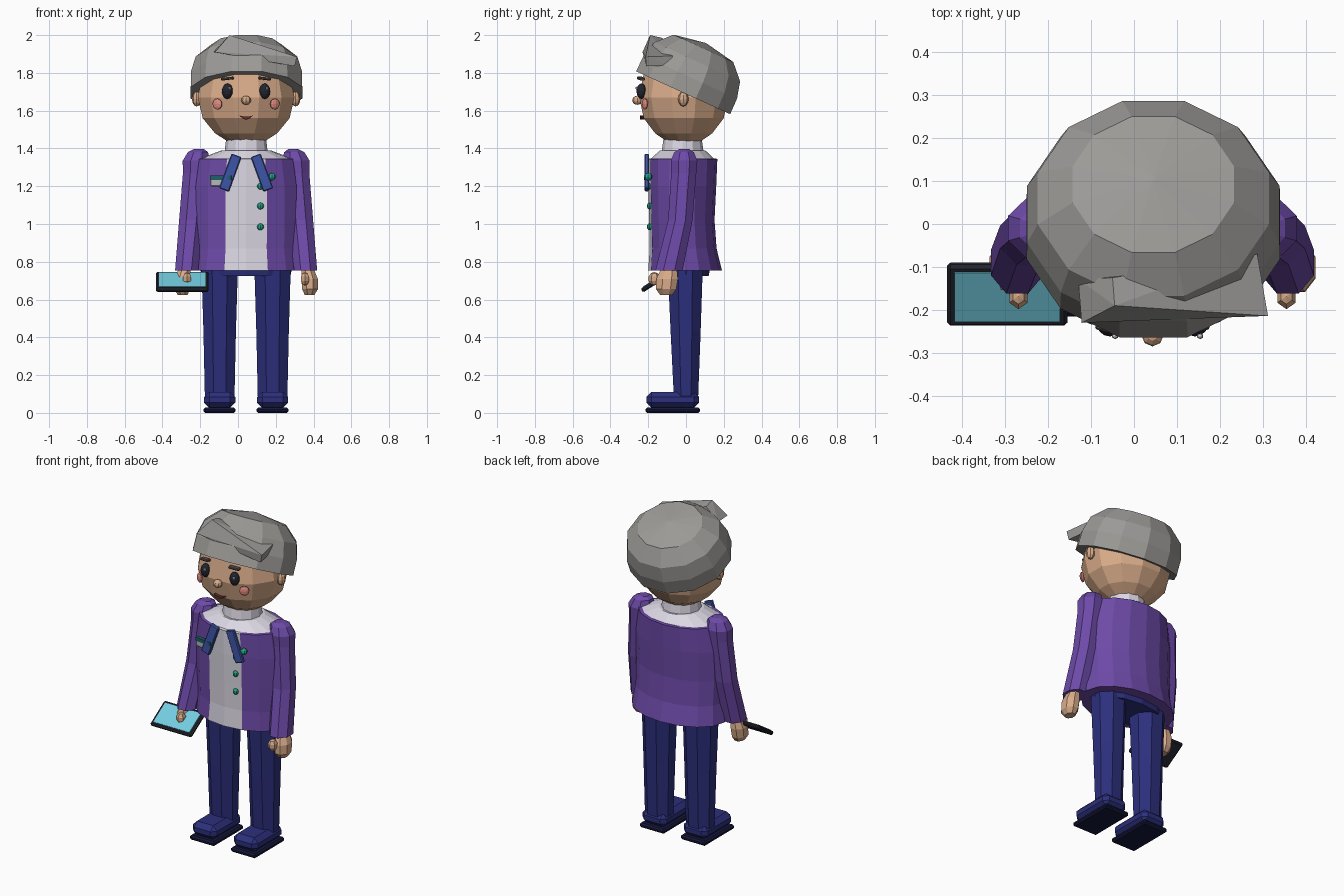
import bpy, bmesh, math
from mathutils import Matrix, Vector

if "Cube" in bpy.data.objects:
    bpy.data.objects.remove(bpy.data.objects["Cube"])

CX = 0.043  # the body's own centre line


def mat(name, hexcol):
    m = bpy.data.materials.new(name)
    lin = []
    for i in (0, 2, 4):
        c = int(hexcol[i:i + 2], 16) / 255
        lin.append(c / 12.92 if c < 0.04 else ((c + 0.055) / 1.055) ** 2.4)
    m.diffuse_color = (*lin, 1)
    m.use_nodes = True
    m.node_tree.nodes["Principled BSDF"].inputs["Base Color"].default_value = m.diffuse_color
    return m


SKIN, HAIR = mat("skin", "d9ac8a"), mat("hair", "9c9a97")
PURPLE, WHITE = mat("jacket", "6d4aa8"), mat("shirt", "dcd8e4")
NAVY, SOLE = mat("trousers", "2c2f7c"), mat("sole", "15173a")
BLUE, TEAL = mat("ribbon", "3f55a8"), mat("button", "23a08a")
BLACK, CYAN = mat("dark", "23252f"), mat("screen", "74cde0")
PINK, MOUTH = mat("cheek", "e08a80"), mat("mouth", "6b2f30")
BROWN, DKTEAL = mat("brow", "5f5450"), mat("badge_strip", "1d5f68")


def finish(name, bm, *mats):
    bmesh.ops.recalc_face_normals(bm, faces=bm.faces)
    me = bpy.data.meshes.new(name)
    bm.to_mesh(me)
    bm.free()
    for m in mats:
        me.materials.append(m)
    ob = bpy.data.objects.new(name, me)
    bpy.context.collection.objects.link(ob)
    return ob


def loft(name, rings, n, mats, phase=0.0, pick=None, matrix=None):
    """Skin rings (cx, cy, z, rx, ry); vertex 0 faces the front, turned by phase facets."""
    bm = bmesh.new()
    loops = []
    for cx, cy, z, rx, ry in rings:
        angles = [2 * math.pi * (k + phase) / n - math.pi / 2 for k in range(n)]
        loops.append([bm.verts.new((cx + rx * math.cos(a), cy + ry * math.sin(a), z)) for a in angles])
    for i, (lo, hi) in enumerate(zip(loops, loops[1:])):
        for k in range(n):
            f = bm.faces.new((lo[k], lo[(k + 1) % n], hi[(k + 1) % n], hi[k]))
            f.material_index = pick(i, k) if pick else 0
    bm.faces.new(loops[0])
    top = bm.faces.new(loops[-1])
    top.material_index = pick(len(rings) - 1, 1) if pick else 0
    if matrix:
        bm.transform(matrix)
    return finish(name, bm, *mats)


def place(loc, rot=(0, 0, 0)):
    turn = Matrix.Identity(4)
    for angle, axis in zip(rot, "XYZ"):
        turn = Matrix.Rotation(math.radians(angle), 4, axis) @ turn
    return Matrix.Translation(loc) @ turn


def box(name, loc, size, m, rot=(0, 0, 0), bevel=0.0):
    bm = bmesh.new()
    bmesh.ops.create_cube(bm, size=1, matrix=Matrix.Diagonal((*size, 1)))
    if bevel:
        bmesh.ops.bevel(bm, geom=bm.edges[:], offset=bevel, segments=1, affect='EDGES')
    bm.transform(place(loc, rot))
    return finish(name, bm, m)


def ball(name, loc, radii, m, seg=8, rings=6, rot=(0, 0, 0)):
    bm = bmesh.new()
    bmesh.ops.create_uvsphere(bm, u_segments=seg, v_segments=rings, radius=1,
                              matrix=place(loc, rot) @ Matrix.Diagonal((*radii, 1)))
    return finish(name, bm, m)


# Torso: jacket with a white front panel and white shoulders inside the collar
torso = [(CX, -.005, .755, .30, .195), (CX, -.015, .87, .285, .177), (CX, -.022, 1.02, .287, .173),
         (CX, -.02, 1.2, .287, .18), (CX, -.018, 1.345, .265, .184),
         (CX, -.018, 1.347, .245, .166), (CX, -.018, 1.39, .13, .12)]
loft("jacket_and_shirt", torso, 16, (PURPLE, WHITE),
     pick=lambda i, k: 1 if i > 4 or (i < 4 and k in (0, 15)) or (i == 4 and k in (0, 15)) else 0)
loft("neck", [(CX, -.018, 1.36, .125, .12), (CX, -.018, 1.39, .113, .11), (CX, -.018, 1.46, .105, .1)], 12, (WHITE,))

# Head
head = [(1.44, .105), (1.48, .17), (1.56, .238), (1.67, .265), (1.79, .24), (1.87, .17)]
loft("head", [(CX, -.012, z, r, r * .92) for z, r in head], 12, (SKIN,), .5)

# Hair cap, tipped backward, and swept quiff
cap = [(0, .283), (.09, .282), (.18, .258), (.258, .18), (.289, .004)]
loft("hair_cap", [(0, 0, z, r * 1.08, r) for z, r in cap], 12, (HAIR,), .5,
     matrix=place((CX + .002, -.015, 1.695), (-24.5, 0, 0)))
bm = bmesh.new()
for p in [(-.122, -.23, 1.91), (-.13, -.128, 1.91), (-.045, -.19, 2.0), (-.05, -.125, 1.985),
          (.312, -.214, 1.885), (.287, -.07, 1.89), (.30, -.21, 1.835), (.28, -.08, 1.84)]:
    bm.verts.new(p)
bmesh.ops.convex_hull(bm, input=bm.verts[:])
finish("quiff", bm, HAIR)

# Face centre: nose and smiling mouth
ball("nose", (CX, -.258, 1.655), (.026, .027, .024), SKIN)
bm = bmesh.new()
pts = [(-.038, 1.575), (-.02, 1.561), (0, 1.553), (.02, 1.561), (.038, 1.575), (.018, 1.57), (0, 1.568), (-.018, 1.57)]
face = bm.faces.new([bm.verts.new((CX + x, -.243, z)) for x, z in pts])
ext = bmesh.ops.extrude_face_region(bm, geom=[face])
bmesh.ops.translate(bm, vec=(0, .035, 0), verts=[v for v in ext["geom"] if isinstance(v, bmesh.types.BMVert)])
finish("mouth", bm, MOUTH)

# Everything paired left and right
for s, side in ((-1, "left"), (1, "right")):
    def X(off):
        return CX + s * off
    ball(side + "_ear", (X(.262), -.014, 1.662), (.025, .028, .04), SKIN)
    ball(side + "_eye", (X(.099), -.236, 1.703), (.029, .026, .041), BLACK, 12, 8)
    ball(side + "_eye_glint", (X(.099) + .012, -.261, 1.719), (.008, .007, .008), WHITE, 6, 4)
    box(side + "_brow", (X(.099), -.238, 1.77), (.065, .03, .014), BROWN, (0, s * 6, s * 14), .004)
    ball(side + "_cheek", (X(.152), -.217, 1.635), (.029, .012, .029), PINK, 10, 6, (0, 0, s * 30))

    # Sleeve from rounded shoulder through elbow to cuff
    sleeve = [(.315, -.09, .755, .066, .078), (.29, -.03, 1.02, .07, .07), (.268, -.012, 1.27, .072, .072),
              (.263, -.01, 1.335, .079, .076), (.255, -.01, 1.38, .058, .056), (.25, -.01, 1.396, .03, .03)]
    loft(side + "_sleeve", [(X(o), y, z, a, b) for o, y, z, a, b in sleeve], 8, (PURPLE,), .5)
    hand = [(.336, -.105, .625, .028, .035), (.338, -.105, .655, .045, .058),
            (.336, -.10, .71, .047, .062), (.325, -.09, .765, .034, .045)]
    loft(side + "_hand", [(X(o), y, z, a, b) for o, y, z, a, b in hand], 8, (SKIN,), .5)
    ball(side + "_thumb", (X(.312), -.168, .71), (.026, .032, .036), SKIN, 6, 5)

    # Trouser leg and shoe
    leg = [(.14, 0, .09, .085, .07), (.14, -.002, .43, .093, .086), (.14, -.004, .76, .104, .1)]
    loft(side + "_leg", [(X(o), y, z, a, b) for o, y, z, a, b in leg], 8, (NAVY,), .5)
    box(side + "_shoe", (X(.14), -.07, .069), (.165, .28, .085), NAVY, bevel=.028)
    box(side + "_shoe_sole", (X(.14), -.07, .014), (.17, .29, .028), SOLE, bevel=.009)

    # Ribbon tail on the chest
    box(side + "_ribbon", (X(.084), -.208, 1.272), (.056, .022, .195), BLUE, (0, -s * 20, 0), .005)

# Hips
loft("hips", [(CX, 0, .725, .235, .12), (CX, 0, .80, .25, .135)], 12, (NAVY,))

# Buttons, lapel pin and name badge
for z in (.985, 1.095, 1.2):
    ball("button", (.119, -.193, z), (.018, .014, .018), TEAL, 8, 6)
ball("lapel_pin", (.18, -.2, 1.25), (.02, .022, .02), TEAL, 8, 6)
box("badge", (-.09, -.198, 1.227), (.11, .022, .055), mat("badge", "b4b8b8"), (0, 0, -8), .004)
box("badge_strip", (-.09, -.203, 1.245), (.112, .022, .022), DKTEAL, (0, 0, -8))

# Tablet tilted up in the left hand
tilt = (33, 0, 0)
centre = Vector((-.295, -.163, .693))
normal = Vector((0, -math.sin(math.radians(33)), math.cos(math.radians(33))))
box("tablet", centre, (.28, .17, .024), BLACK, tilt, .008)
box("tablet_screen", centre + normal * .012, (.245, .137, .006), CYAN, tilt)
